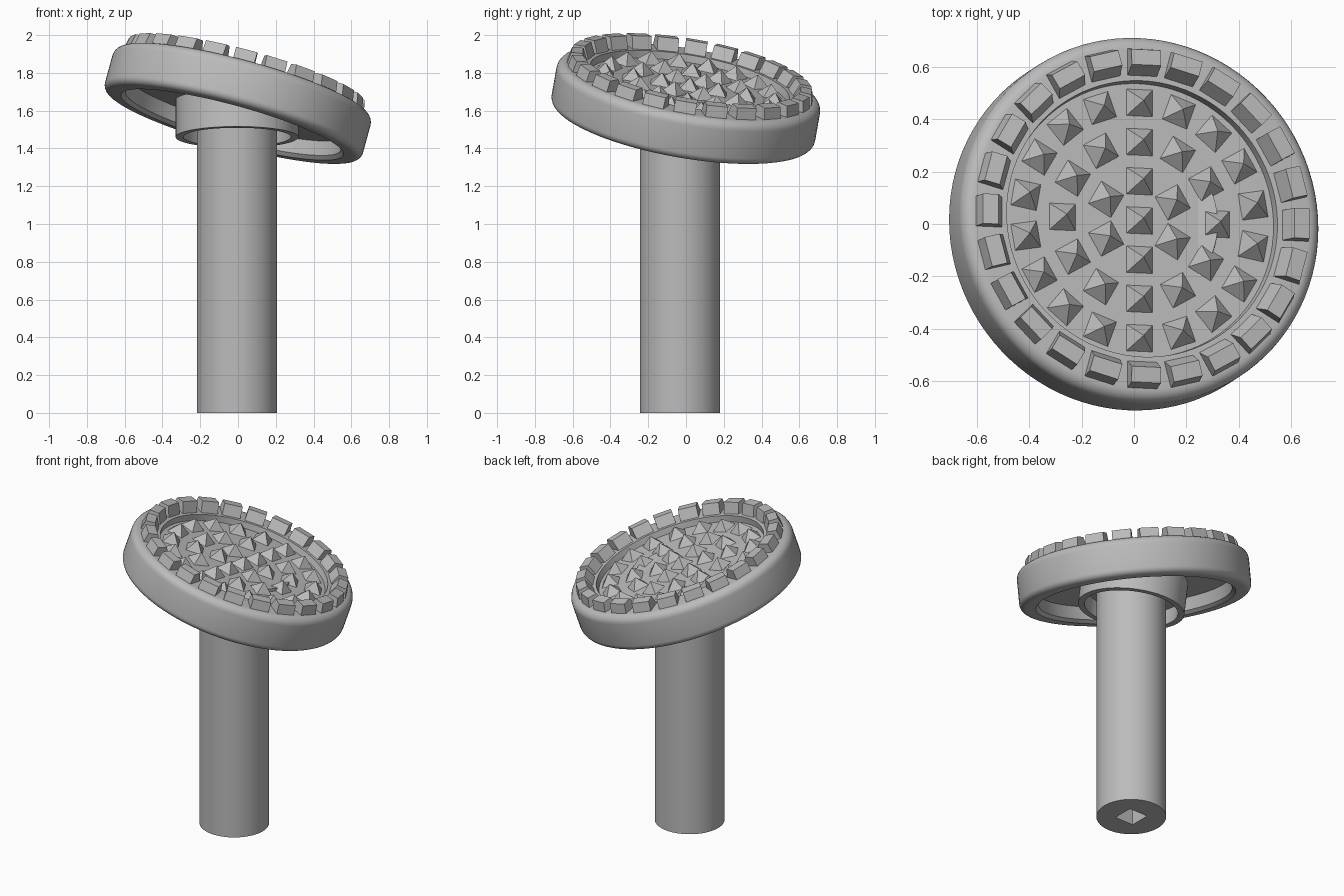
import bpy
import bmesh
from math import radians, cos, sin, pi, tau
from mathutils import Matrix, Vector

cube = bpy.data.objects.get("Cube")
if cube:
    bpy.data.objects.remove(cube, do_unlink=True)

SEGMENTS = 96
grey = bpy.data.materials.new("plain_grey")
grey.use_nodes = True
colour = (0.5, 0.5, 0.5, 1)
grey.diffuse_color = colour
grey.node_tree.nodes["Principled BSDF"].inputs["Base Color"].default_value = colour


def finish(name, bm, matrix, smooth=False):
    bmesh.ops.remove_doubles(bm, verts=bm.verts, dist=1e-5)
    bmesh.ops.recalc_face_normals(bm, faces=bm.faces)
    mesh = bpy.data.meshes.new(name)
    bm.to_mesh(mesh)
    bm.free()
    mesh.materials.append(grey)
    obj = bpy.data.objects.new(name, mesh)
    bpy.context.collection.objects.link(obj)
    obj.matrix_world = matrix
    if smooth:
        bpy.ops.object.select_all(action="DESELECT")
        obj.select_set(True)
        bpy.context.view_layer.objects.active = obj
        bpy.ops.object.shade_smooth_by_angle(angle=radians(35))
    return obj


def lathe(name, profile, matrix, square_points=0):
    """Revolve (radius, height) points; the first few rings may be square."""
    bm = bmesh.new()
    rings = []
    for i, (r, z) in enumerate(profile):
        ring = []
        for k in range(SEGMENTS):
            c, s = cos(tau * k / SEGMENTS), sin(tau * k / SEGMENTS)
            f = r / max(abs(c), abs(s)) if i < square_points else r
            ring.append(bm.verts.new((f * c, f * s, z)))
        rings.append(ring)
    for a, b in zip(rings, rings[1:]):
        for k in range(SEGMENTS):
            n = (k + 1) % SEGMENTS
            bm.faces.new((a[k], a[n], b[n], b[k]))
    bm.faces.new(rings[0])
    bm.faces.new(rings[-1])
    return finish(name, bm, matrix, True)


def fillet(r, z, size, start):
    """Quarter-round profile points about a centre."""
    return [(r + size * cos(start + k * pi / 12), z + size * sin(start + k * pi / 12))
            for k in range(7)]


# Joint frames: the collar leans back, the head also leans sideways on it
lean = Matrix.Rotation(radians(-10), 4, "X")
head_frame = Matrix.Translation((0, 0, 1.64)) @ lean @ Matrix.Rotation(radians(15), 4, "Y")
collar_frame = Matrix.Translation((-0.005, -0.032, 1.46)) @ lean

# Shaft with a square socket in its foot
lathe("shaft", [(0.068, 0.15), (0.068, 0), (0.212, 0), (0.212, 1.56)],
      Matrix.Translation((-0.005, -0.032, 0)), square_points=2)

# Hollow collar around the top of the shaft
lathe("collar", [(0.285, 0.1), (0.285, 0), (0.325, 0), (0.325, 0.2)], collar_frame)

# Dished head with rounded rim and hollow underside
FLOOR, RIM = 0.08, 0.12
head_profile = [(0.59, -0.02), (0.59, -0.1), (0.61, -0.12)]
head_profile += fillet(0.668, -0.08, 0.04, -pi / 2)
head_profile += fillet(0.658, RIM - 0.05, 0.05, 0)
head_profile += [(0.535, RIM), (0.53, FLOOR)]
lathe("head", head_profile, head_frame)

# Ring of wedge-shaped teeth
bm = bmesh.new()
tooth = [(0.53, FLOOR - 0.01), (0.585, 0.185), (0.645, 0.18), (0.66, 0.105), (0.64, FLOOR)]
for k in range(24):
    turn = Matrix.Rotation(tau * k / 24, 3, "Z")
    sides = [[bm.verts.new(turn @ Vector((r, w, z))) for r, z in tooth]
             for w in (-0.058, 0.058)]
    bm.faces.new(sides[0])
    bm.faces.new(sides[1])
    for i in range(len(tooth)):
        j = (i + 1) % len(tooth)
        bm.faces.new((sides[0][i], sides[0][j], sides[1][j], sides[1][i]))
finish("rim_teeth", bm, head_frame)

# Pyramid studs: one in the middle, then rings of six, twelve and eighteen
bm = bmesh.new()
for ring in range(4):
    count = max(1, 6 * ring)
    for k in range(count):
        place = (Matrix.Rotation(pi / 2 + tau * k / count, 4, "Z")
                 @ Matrix.Translation((0.152 * ring, 0, FLOOR + 0.03))
                 @ Matrix.Rotation(pi / 4, 4, "Z"))
        bmesh.ops.create_cone(bm, cap_ends=True, segments=4, radius1=0.076,
                              radius2=0, depth=0.066, matrix=place)
finish("pyramid_studs", bm, head_frame)
